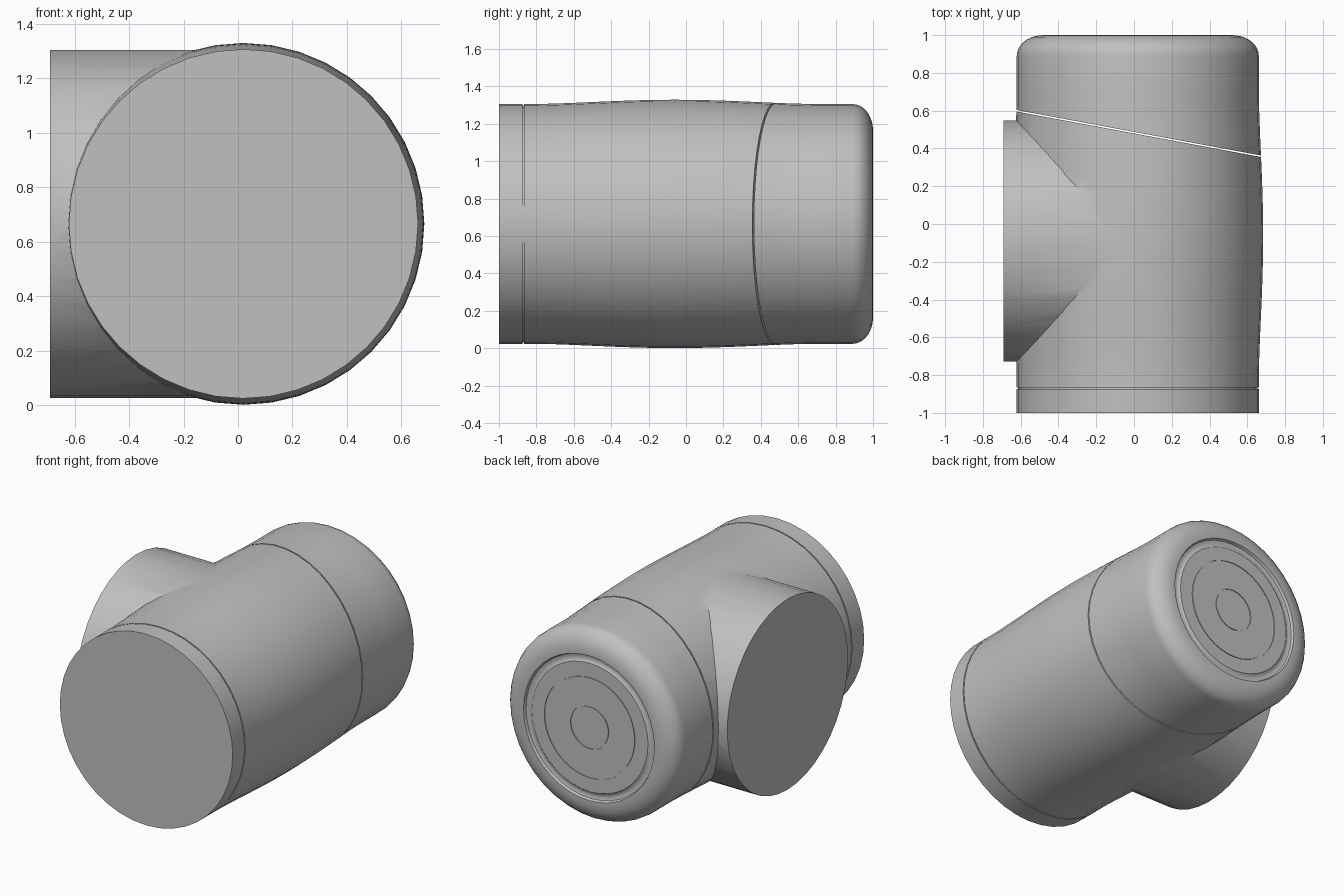
import bpy
import bmesh
from math import sin, cos, pi, radians
from mathutils import Vector

if "Cube" in bpy.data.objects:
    bpy.data.objects.remove(bpy.data.objects["Cube"])

CENTRE = Vector((0.02, 0, 0.665))
RADIUS = 0.641
SEGMENTS = 40

grey = bpy.data.materials.new("mid grey")
grey.use_nodes = True
grey.diffuse_color = (0.53, 0.53, 0.53, 1)
grey.node_tree.nodes["Principled BSDF"].inputs["Base Color"].default_value = grey.diffuse_color


def add_object(name, bm):
    bmesh.ops.recalc_face_normals(bm, faces=bm.faces)
    mesh = bpy.data.meshes.new(name)
    bm.to_mesh(mesh)
    bm.free()
    mesh.materials.clear()
    mesh.materials.append(grey)
    obj = bpy.data.objects.new(name, mesh)
    bpy.context.collection.objects.link(obj)
    return obj


def lathe(name, profile, origin, axis):
    """Turn (radius, distance) points around an axis through origin."""
    bm = bmesh.new()
    up = Vector((0, 0, 1))
    verts = [bm.verts.new(origin + axis * d + up * r) for r, d in profile]
    edges = [bm.edges.new(pair) for pair in zip(verts, verts[1:])]
    bmesh.ops.spin(bm, geom=verts + edges, cent=origin, axis=axis,
                   angle=2 * pi, steps=SEGMENTS)
    bmesh.ops.remove_doubles(bm, verts=bm.verts, dist=0.0001)
    return add_object(name, bm)


def groove(r, y, dr, dy):
    """Narrow notch, cut either into the side (dr) or into the end (dy)."""
    w = 0.004
    if dr:
        return [(r, y - w), (r - dr, y - w), (r - dr, y + w), (r, y + w)]
    return [(r + w, y), (r + w, y - dy), (r - w, y - dy), (r - w, y)]


# Main tube: flat front, seam, gentle bulge, rounded end with a recessed disc
bulge = []
for i in range(15):
    t = i / 14
    bulge.append((RADIUS + 0.023 * sin(pi * t) ** 1.5, -0.8 + 1.48 * t))
rounded = []
for i in range(8):
    a = i / 7 * pi / 2
    rounded.append((0.501 + 0.14 * cos(a), 0.89 + 0.11 * sin(a)))
end_disc = [(0.485, 1), (0.478, 0.982), (0.46, 0.976), (0.44, 0.98), (0.43, 0.988)]
end_disc += groove(0.335, 0.988, 0, 0.005) + groove(0.14, 0.988, 0, 0.005)
profile = [(0, -1), (RADIUS, -1)] + groove(RADIUS, -0.87, 0.008, 0)
profile += bulge + rounded + end_disc + [(0, 0.988)]
tube = lathe("tube", profile, CENTRE, Vector((0, 1, 0)))

# Side branch towards the model's right
branch = lathe("branch", [(0, -0.05), (0.639, -0.05), (0.639, 0.69), (0, 0.69)],
               Vector((0, -0.09, CENTRE.z)), Vector((-1, 0, 0)))
branch.hide_render = True

# Fuse tube and branch
union = tube.modifiers.new("union", "BOOLEAN")
union.operation = "UNION"
union.solver = "EXACT"
union.object = branch
depsgraph = bpy.context.evaluated_depsgraph_get()
fused = bpy.data.meshes.new_from_object(tube.evaluated_get(depsgraph))
for helper in (tube, branch):
    bpy.data.objects.remove(helper)

# Divide along the slanted seam into body and end cap
seam_normal = Vector((0.186, 1, 0)).normalized()
seam_point = Vector((0.02, 0.48, 0))
parts = []
for name, side in (("tee_body", 1), ("end_cap", -1)):
    bm = bmesh.new()
    bm.from_mesh(fused)
    cut = bmesh.ops.bisect_plane(
        bm, geom=bm.verts[:] + bm.edges[:] + bm.faces[:], dist=0.00001,
        plane_co=seam_point - seam_normal * 0.004 * side, plane_no=seam_normal,
        clear_outer=side > 0, clear_inner=side < 0)
    rim = [e for e in cut["geom_cut"] if isinstance(e, bmesh.types.BMEdge)]
    bmesh.ops.contextual_create(bm, geom=rim)
    parts.append(add_object(name, bm))

# Smooth shading with crisp edges
bpy.ops.object.select_all(action="DESELECT")
for part in parts:
    part.select_set(True)
bpy.context.view_layer.objects.active = parts[0]
bpy.ops.object.shade_smooth_by_angle(angle=radians(30))
